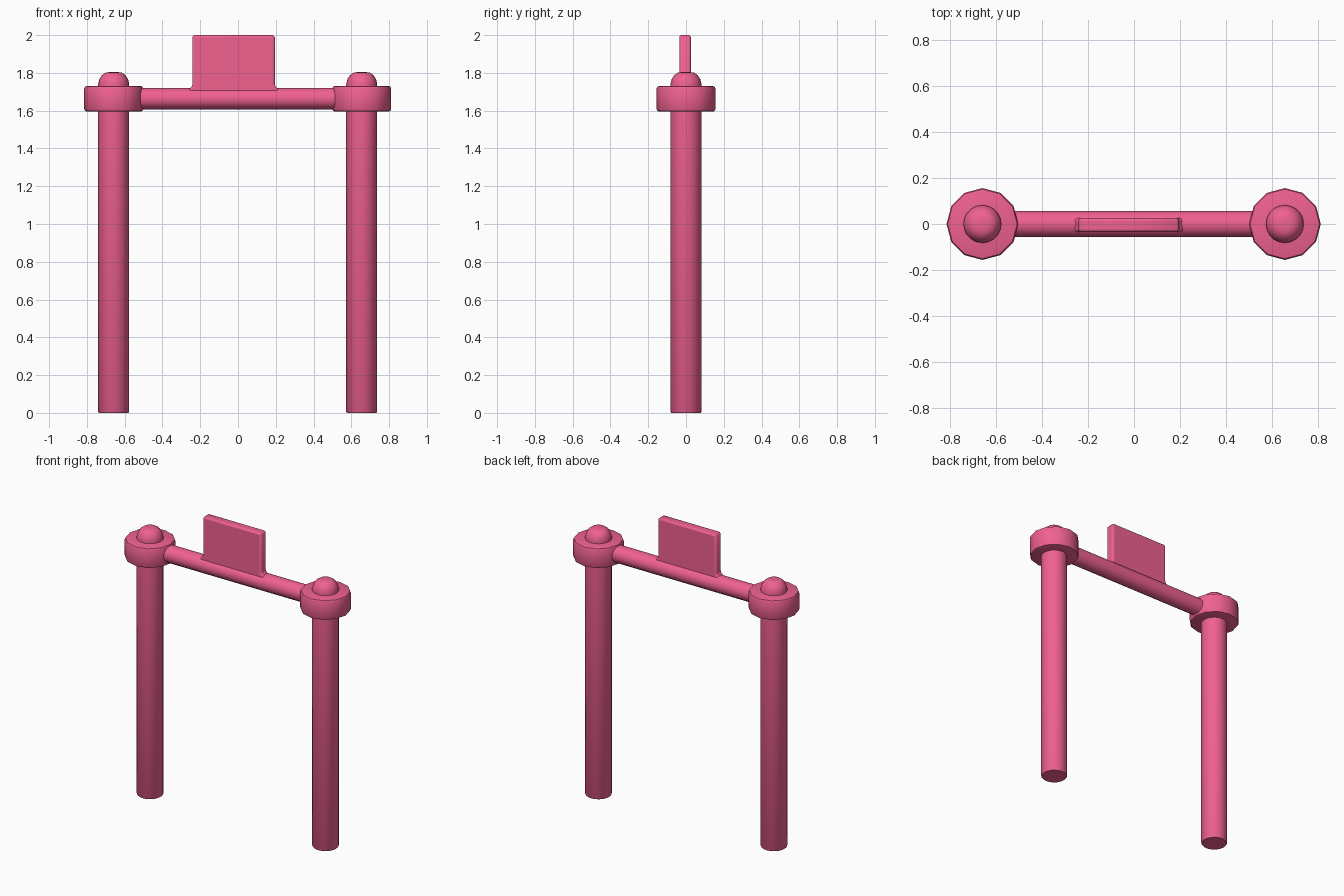
import bpy, bmesh, math
from mathutils import Matrix

if "Cube" in bpy.data.objects:
    bpy.data.objects.remove(bpy.data.objects["Cube"])

pink = bpy.data.materials.new("pink")
pink.diffuse_color = (0.87, 0.12, 0.28, 1)
pink.use_nodes = True
pink.node_tree.nodes["Principled BSDF"].inputs["Base Color"].default_value = pink.diffuse_color


def finish(bm, name, angle=40):
    bmesh.ops.recalc_face_normals(bm, faces=bm.faces)
    me = bpy.data.meshes.new(name)
    bm.to_mesh(me)
    bm.free()
    ob = bpy.data.objects.new(name, me)
    bpy.context.collection.objects.link(ob)
    me.materials.append(pink)
    bpy.ops.object.select_all(action='DESELECT')
    ob.select_set(True)
    bpy.context.view_layer.objects.active = ob
    bpy.ops.object.shade_smooth_by_angle(angle=math.radians(angle))
    return ob


def lathe(name, profile, sides, matrix):
    """Closed solid of revolution around local z from (radius, height) points."""
    bm = bmesh.new()
    rings = []
    for r, z in profile:
        rings.append([bm.verts.new((r * math.cos(2 * math.pi * i / sides),
                                    r * math.sin(2 * math.pi * i / sides), z))
                      for i in range(sides)])
    for a, b in zip(rings, rings[1:]):
        for i in range(sides):
            j = (i + 1) % sides
            bm.faces.new((a[i], a[j], b[j], b[i]))
    bm.faces.new(rings[0][::-1])
    bm.faces.new(rings[-1])
    bm.transform(matrix)
    return finish(bm, name)


for side, x in (("left", -0.658), ("right", 0.655)):
    at = Matrix.Translation((x, 0, 0))
    # upright post
    lathe(side + "_post", [(0.078, 0), (0.082, 0.006), (0.082, 1.66)], 20, at)
    # twelve-sided collar with softened rims
    lathe(side + "_collar", [(0.142, 1.595), (0.151, 1.598), (0.156, 1.608),
                             (0.156, 1.717), (0.151, 1.727), (0.142, 1.73)], 12, at)
    # rounded cap
    lathe(side + "_cap", [(0.082, 1.70), (0.082, 1.742), (0.076, 1.766),
                          (0.062, 1.788), (0.042, 1.802), (0.02, 1.804)], 20, at)

# round crossbar between the collars
lathe("crossbar", [(0.057, -0.62), (0.057, 0.62)], 16,
      Matrix.Translation((0, 0, 1.664)) @ Matrix.Rotation(math.pi / 2, 4, 'Y'))

# upright panel, flared where it meets the bar, with rounded rim
outline = [(-0.26, 1.67), (-0.26, 1.717), (-0.246, 1.725), (-0.241, 1.74),
           (-0.241, 1.99), (-0.231, 2.0), (0.185, 2.0), (0.195, 1.99),
           (0.195, 1.74), (0.20, 1.725), (0.214, 1.717), (0.214, 1.67)]
bm = bmesh.new()
face = bm.faces.new([bm.verts.new((x, -0.035, z)) for x, z in outline])
ext = bmesh.ops.extrude_face_region(bm, geom=[face])
bmesh.ops.translate(bm, vec=(0, 0.061, 0),
                    verts=[v for v in ext["geom"] if isinstance(v, bmesh.types.BMVert)])
panel = finish(bm, "panel", 50)
bev = panel.modifiers.new("rim", 'BEVEL')
bev.width = 0.012
bev.segments = 3
bev.limit_method = 'ANGLE'
bev.angle_limit = math.radians(60)
